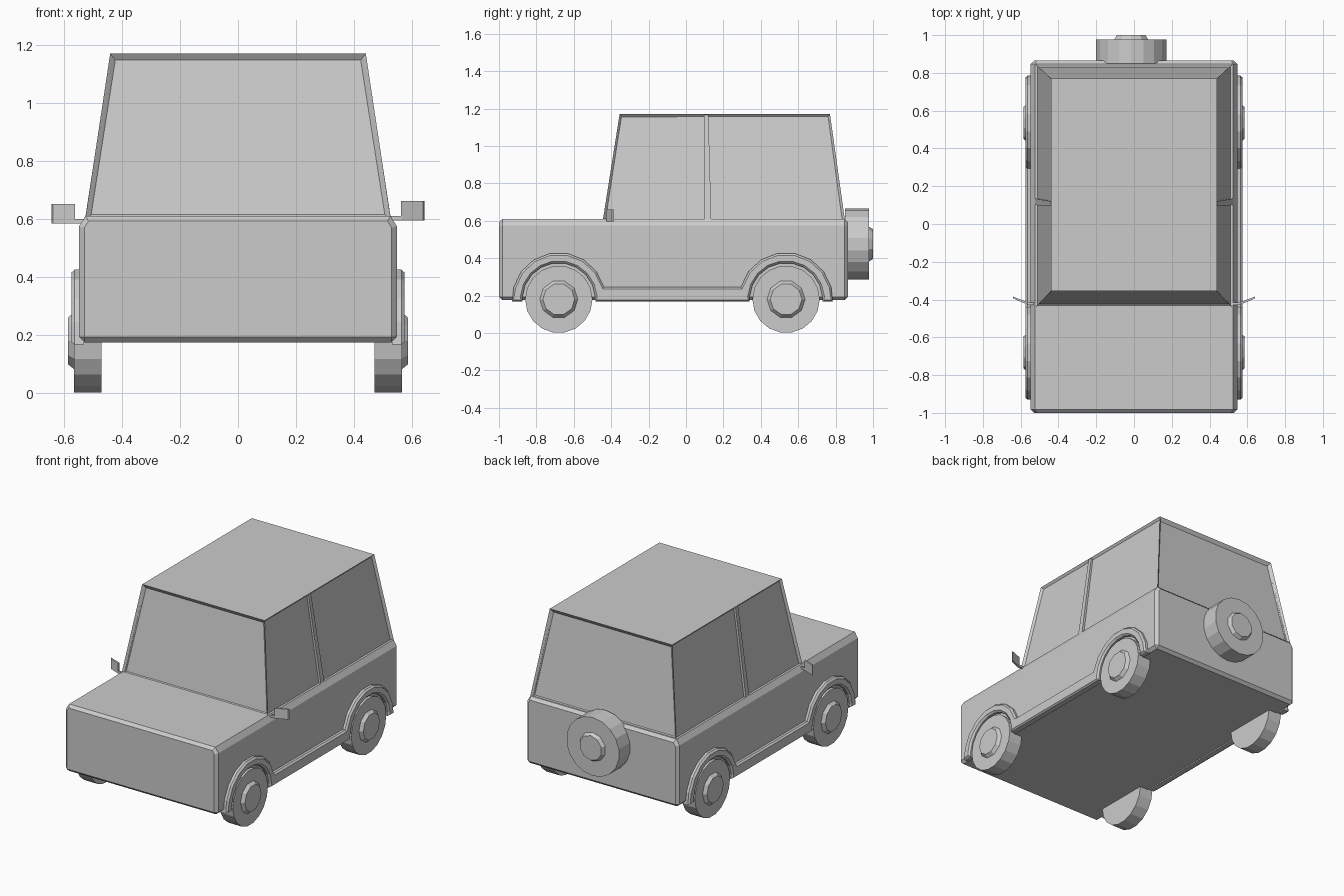
import bpy, bmesh, math
from mathutils import Matrix, Vector

if "Cube" in bpy.data.objects:
    bpy.data.objects.remove(bpy.data.objects["Cube"])


def finish(name, bm, mirror=False, bevel=0.0):
    bmesh.ops.recalc_face_normals(bm, faces=bm.faces)
    me = bpy.data.meshes.new(name)
    bm.to_mesh(me)
    bm.free()
    ob = bpy.data.objects.new(name, me)
    bpy.context.collection.objects.link(ob)
    if bevel:
        b = ob.modifiers.new("bevel", 'BEVEL')
        b.width, b.segments = bevel, 1
        b.limit_method, b.angle_limit = 'ANGLE', math.radians(70)
    if mirror:
        ob.modifiers.new("mirror", 'MIRROR').use_axis[0] = True
    return ob


def prism(points, offset):
    """Extrude a polygon of 3D points by an offset; returns the bmesh and moved cap."""
    bm = bmesh.new()
    face = bm.faces.new([bm.verts.new(p) for p in points])
    ext = bmesh.ops.extrude_face_region(bm, geom=[face], use_keep_orig=True)['geom']
    bmesh.ops.translate(bm, vec=offset, verts=[g for g in ext if isinstance(g, bmesh.types.BMVert)])
    bmesh.ops.recalc_face_normals(bm, faces=bm.faces)
    cap = next(g for g in ext if isinstance(g, bmesh.types.BMFace))
    return bm, cap


def disc(bm, sides, r1, r2, start, end, rot, centre):
    """Cylinder or taper along the local z axis, from start to end."""
    m = Matrix.Translation(centre) @ rot @ Matrix.Translation((0, 0, (start + end) / 2))
    bmesh.ops.create_cone(bm, cap_ends=True, segments=sides, radius1=r1, radius2=r2,
                          depth=end - start, matrix=m)


# lower body: chamfered section run from nose to tail
half = [(.547, .175), (.547, .575), (.525, .61)]
section = half + [(-x, z) for x, z in reversed(half)]
bm, _ = prism([(x, -1, z) for x, z in section], (0, 1.865, 0))
finish("body", bm, bevel=.018)

# cabin: tapered block with recessed window panels
bm = bmesh.new()
bmesh.ops.create_cube(bm, size=1)
for v in bm.verts:
    top, front = v.co.z > 0, v.co.y < 0
    v.co.x = math.copysign(.44 if top else .526, v.co.x)
    v.co.y = (-.355 if top else -.445) if front else (.77 if top else .85)
    v.co.z = 1.17 if top else .6
bm.normal_update()
ends = [f for f in bm.faces if abs(f.normal.y) > .7]
sides = [f for f in bm.faces if abs(f.normal.x) > .7]
bmesh.ops.inset_individual(bm, faces=ends, thickness=.027, depth=-.018)
bmesh.ops.inset_individual(bm, faces=sides, thickness=.016, depth=-.014)
finish("cabin", bm)

# door pillars leaning along the side windows
bm, _ = prism([(.505, .1, .61), (.505, .135, .61), (.42, .12, 1.165), (.42, .095, 1.165)],
              (.02, 0, 0))
finish("door_pillar", bm, mirror=True)

# wheel arches joined by the sill
AXLES, HUB_Z = (-.68, .535), .18


def arc(cy, r, a0, a1, n):
    angles = [math.radians(a0 + (a1 - a0) * i / n) for i in range(n + 1)]
    return [(cy + r * math.cos(a), HUB_Z + r * math.sin(a)) for a in angles]


f, r = AXLES
outline = ([(f - .25, .168)] + arc(f, .25, 165, 15, 7) + arc(r, .25, 165, 15, 7)
           + [(r + .25, .168), (r + .195, .168)] + arc(r, .195, 4, 176, 9)
           + [(r - .195, .168), (f + .195, .168)] + arc(f, .195, 4, 176, 9)
           + [(f - .195, .168)])
bm, cap = prism([(.53, y, z) for y, z in outline], (.033, 0, 0))
bmesh.ops.inset_individual(bm, faces=[cap], thickness=.011, depth=.011)
finish("arch_and_sill_trim", bm, mirror=True)

# road wheels and hubs
sideways = Matrix.Rotation(math.pi / 2, 4, 'Y')
for label, y in zip(("front", "rear"), AXLES):
    bm = bmesh.new()
    disc(bm, 18, .18, .18, .47, .565, sideways, Vector((0, y, HUB_Z)))
    finish(label + "_tyre", bm, mirror=True)
    bm = bmesh.new()
    disc(bm, 10, .106, .085, .56, .585, sideways, Vector((0, y, HUB_Z)))
    finish(label + "_hub", bm, mirror=True)

# spare wheel on the tailgate
backward = Matrix.Rotation(-math.pi / 2, 4, 'X')
spot = Vector((-.015, 0, .475))
bm = bmesh.new()
disc(bm, 18, .19, .19, .85, .978, backward, spot)
finish("spare_tyre", bm)
bm = bmesh.new()
disc(bm, 10, .098, .08, .97, 1.0, backward, spot)
finish("spare_hub", bm)

# door mirrors: thin bent plates on arms
for label, s, z in (("left", -1, .585), ("right", 1, .595)):
    plate = [(.562, -.427), (.637, -.396), (.642, -.384), (.562, -.414)]
    bm, _ = prism([(s * x, y, z) for x, y in plate], (0, 0, .066))
    finish(label + "_mirror", bm)
    arm = [(.5, -.43), (.565, -.427), (.565, -.414), (.5, -.417)]
    bm, _ = prism([(s * x, y, z) for x, y in arm], (0, 0, .015))
    finish(label + "_mirror_arm", bm)
